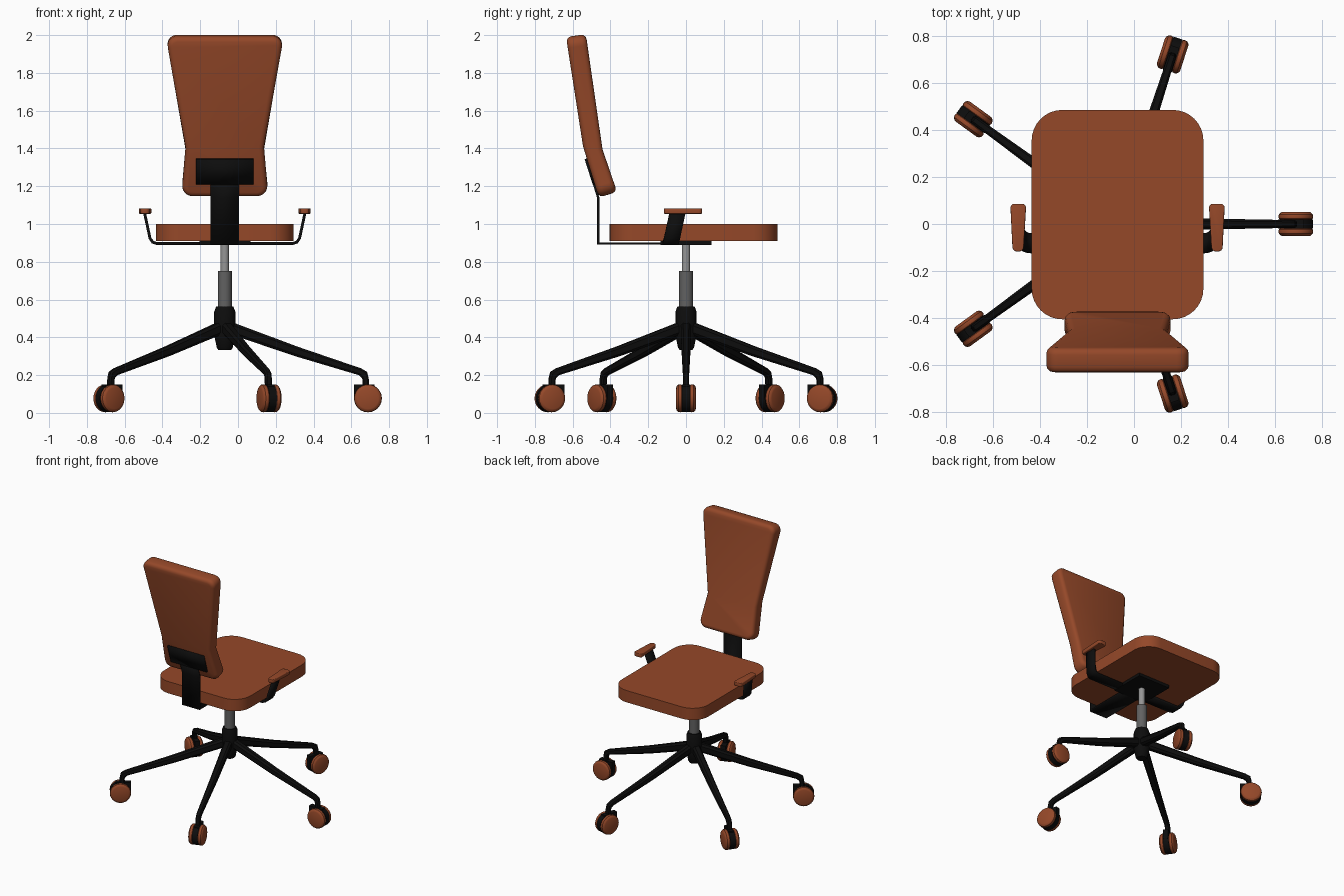
import bpy, bmesh
from math import radians, pi
from mathutils import Matrix, Vector

if "Cube" in bpy.data.objects:
    bpy.data.objects.remove(bpy.data.objects["Cube"])

CX = -0.07  # axis of the chair


def material(name, r, g, b):
    m = bpy.data.materials.new(name)
    m.diffuse_color = (r, g, b, 1)
    m.use_nodes = True
    m.node_tree.nodes["Principled BSDF"].inputs["Base Color"].default_value = m.diffuse_color
    return m


ORANGE = material("rust", 0.30, 0.065, 0.022)
BLACK = material("black", 0.004, 0.004, 0.004)
STEEL = material("steel", 0.30, 0.30, 0.30)
DARK = material("dark_steel", 0.12, 0.12, 0.12)


def finish(name, bm, mat, matrix=None, bevel=0.0, segments=3):
    """Bevel the sharp edges, shade and link the object."""
    bmesh.ops.recalc_face_normals(bm, faces=bm.faces)
    if bevel:
        sharp = [e for e in bm.edges if len(e.link_faces) == 2
                 and e.calc_face_angle(0) > radians(45)]
        bmesh.ops.bevel(bm, geom=sharp, offset=bevel, segments=segments,
                        profile=0.5, affect='EDGES', clamp_overlap=True)
    me = bpy.data.meshes.new(name)
    bm.to_mesh(me)
    bm.free()
    me.materials.append(mat)
    me.shade_smooth()
    me.set_sharp_from_angle(angle=radians(32))
    o = bpy.data.objects.new(name, me)
    bpy.context.collection.objects.link(o)
    if matrix:
        o.matrix_world = matrix
    return o


def loft(name, rings, mat, corner=0.0, corner_segs=6, bevel=0.0, matrix=None, round_edges=None):
    """Join rings of points into a closed solid; optionally round chosen edges."""
    bm = bmesh.new()
    vs = [[bm.verts.new(p) for p in ring] for ring in rings]
    n = len(rings[0])
    for a, b in zip(vs, vs[1:]):
        for i in range(n):
            j = (i + 1) % n
            bm.faces.new((a[i], a[j], b[j], b[i]))
    bm.faces.new(vs[0])
    bm.faces.new(vs[-1])
    if corner:
        pick = round_edges or (lambda e: abs(e.verts[0].co.z - e.verts[1].co.z) > 1e-4)
        bmesh.ops.bevel(bm, geom=[e for e in bm.edges if pick(e)], offset=corner,
                        segments=corner_segs, profile=0.5, affect='EDGES')
    return finish(name, bm, mat, matrix, bevel)


def prism(name, outline, z0, z1, mat, **kw):
    return loft(name, [[(x, y, z) for x, y in outline] for z in (z0, z1)], mat, **kw)


def rect(x0, x1, y0, y1):
    return [(x0, y0), (x1, y0), (x1, y1), (x0, y1)]


def lathe(name, profile, mat, matrix, steps=24):
    bm = bmesh.new()
    vs = [bm.verts.new((r, 0, z)) for r, z in profile]
    edges = [bm.edges.new(p) for p in zip(vs, vs[1:])]
    bmesh.ops.spin(bm, geom=vs + edges, axis=(0, 0, 1), cent=(0, 0, 0),
                   angle=2 * pi, steps=steps, use_duplicate=False)
    bmesh.ops.remove_doubles(bm, verts=bm.verts, dist=1e-5)
    return finish(name, bm, mat, matrix)


def strip(name, path, axis, thick, mat):
    """Bent flat bar: path of (point, width), widened along axis."""
    bm = bmesh.new()
    ax = Vector(axis)
    rows = [(bm.verts.new(Vector(p) - ax * w / 2), bm.verts.new(Vector(p) + ax * w / 2))
            for p, w in path]
    for a, b in zip(rows, rows[1:]):
        bm.faces.new((a[0], a[1], b[1], b[0]))
    o = finish(name, bm, mat)
    s = o.modifiers.new("thickness", 'SOLIDIFY')
    s.thickness, s.offset, s.use_even_offset = thick, 0, True
    return o


AXIS = Matrix.Translation((CX, 0, 0))

# seat cushion
prism("seat", rect(-0.435, 0.295, -0.405, 0.485), 0.91, 1.0, ORANGE, corner=0.13, corner_segs=8)

# backrest: sections of (half width, back y, back z, front y, front z)
sections = [(0.23, -0.462, 1.14, -0.365, 1.17),
            (0.208, -0.545, 1.41, -0.442, 1.395),
            (0.312, -0.635, 1.99, -0.53, 2.005)]
loft("backrest", [[(CX - w, yb, zb), (CX + w, yb, zb), (CX + w, yf, zf), (CX - w, yf, zf)]
                  for w, yb, zb, yf, zf in sections],
     ORANGE, corner=0.06, bevel=0.027,
     round_edges=lambda e: abs(e.verts[0].co.x - e.verts[1].co.x) < 1e-4
     and abs(e.verts[0].co.z - e.verts[1].co.z) < 0.1
     and not 1.3 < e.verts[0].co.z < 1.5)

# back support bar, wide plate behind the backrest, plate under the seat
strip("back_support", [((CX, 0.0, 0.897), 0.15), ((CX, -0.465, 0.897), 0.15),
                       ((CX, -0.465, 1.14), 0.15), ((CX, -0.488, 1.215), 0.15)],
      (1, 0, 0), 0.012, BLACK)
strip("back_plate", [((CX, -0.487, 1.21), 0.305), ((CX, -0.53, 1.345), 0.305)],
      (1, 0, 0), 0.014, BLACK)
prism("seat_plate", rect(CX - 0.135, CX + 0.135, -0.135, 0.135), 0.888, 0.911, BLACK)

# armrests, one per side
for side, label in ((1, "right"), (-1, "left")):
    path = [(0.0, -0.083, 0.897), (0.36, -0.083, 0.897), (0.382, -0.08, 0.904),
            (0.396, -0.074, 0.925), (0.425, -0.045, 1.06)]
    strip(label + "_arm_bracket", [((CX + side * x, y, z), 0.085) for x, y, z in path],
          (0, 1, 0), 0.015, BLACK)
    pad = [(0.40, -0.117), (0.446, -0.117), (0.456, 0.086), (0.388, 0.086)]
    prism(label + "_arm_pad", [(CX + side * x, y) for x, y in pad], 1.054, 1.083, ORANGE,
          corner=0.018, corner_segs=4, bevel=0.005)

# gas lift and hub
lathe("upper_column", [(0, 0.74), (0.022, 0.74), (0.022, 0.89), (0, 0.89)], STEEL, AXIS)
lathe("lower_column", [(0, 0.55), (0.037, 0.55), (0.037, 0.75), (0, 0.75)], DARK, AXIS)
lathe("hub", [(0, 0.333), (0.034, 0.333), (0.042, 0.345), (0.056, 0.41), (0.056, 0.535),
              (0.046, 0.562), (0, 0.562)], BLACK, AXIS, 16)

# five legs with twin-wheel casters
R = 0.758
wheel = [(0, -0.017), (0.066, -0.017), (0.072, -0.012), (0.074, -0.004), (0.072, 0.006),
         (0.064, 0.014), (0.056, 0.017), (0, 0.017)]
for k in range(5):
    turn = AXIS @ Matrix.Rotation(k * 2 * pi / 5, 4, 'Z')
    n = str(k + 1)
    # ring: (x, z, half width, half thickness, direction of thickness)
    spine = [(0.02, 0.453, 0.028, 0.032, (0.34, 0.94)), (0.38, 0.325, 0.023, 0.026, (0.34, 0.94)),
             (0.715, 0.218, 0.017, 0.019, (0.34, 0.94)), (0.738, 0.203, 0.017, 0.021, (0.75, 0.66)),
             (0.745, 0.18, 0.017, 0.017, (1, 0.1)), (0.748, 0.13, 0.017, 0.017, (1, 0.0))]
    c = 0.55
    octagon = [(1, c), (c, 1), (-c, 1), (-1, c), (-1, -c), (-c, -1), (c, -1), (1, -c)]
    loft("leg_" + n, [[(x + t * v * d[0], w * u, z + t * v * d[1]) for u, v in octagon]
                      for x, z, w, t, d in spine], BLACK, matrix=turn)
    # fender: middle disc plus squared inner shoulder
    centre = turn @ Matrix.Translation((R, 0, 0.077))
    lay = Matrix.Rotation(radians(90), 4, 'X')
    lathe("caster_core_" + n, [(0, -0.02), (0.073, -0.02), (0.073, 0.02), (0, 0.02)],
          BLACK, centre @ lay)
    prism("caster_fender_" + n, rect(-0.075, 0.035, -0.019, 0.019), 0.0, 0.073, BLACK,
          matrix=centre)
    for s, label in ((1, "a"), (-1, "b")):
        flip = Matrix.Rotation(radians(-90 * s), 4, 'X')
        lathe("caster_wheel_" + n + label, wheel, ORANGE,
              centre @ Matrix.Translation((0, s * 0.035, 0)) @ flip)
